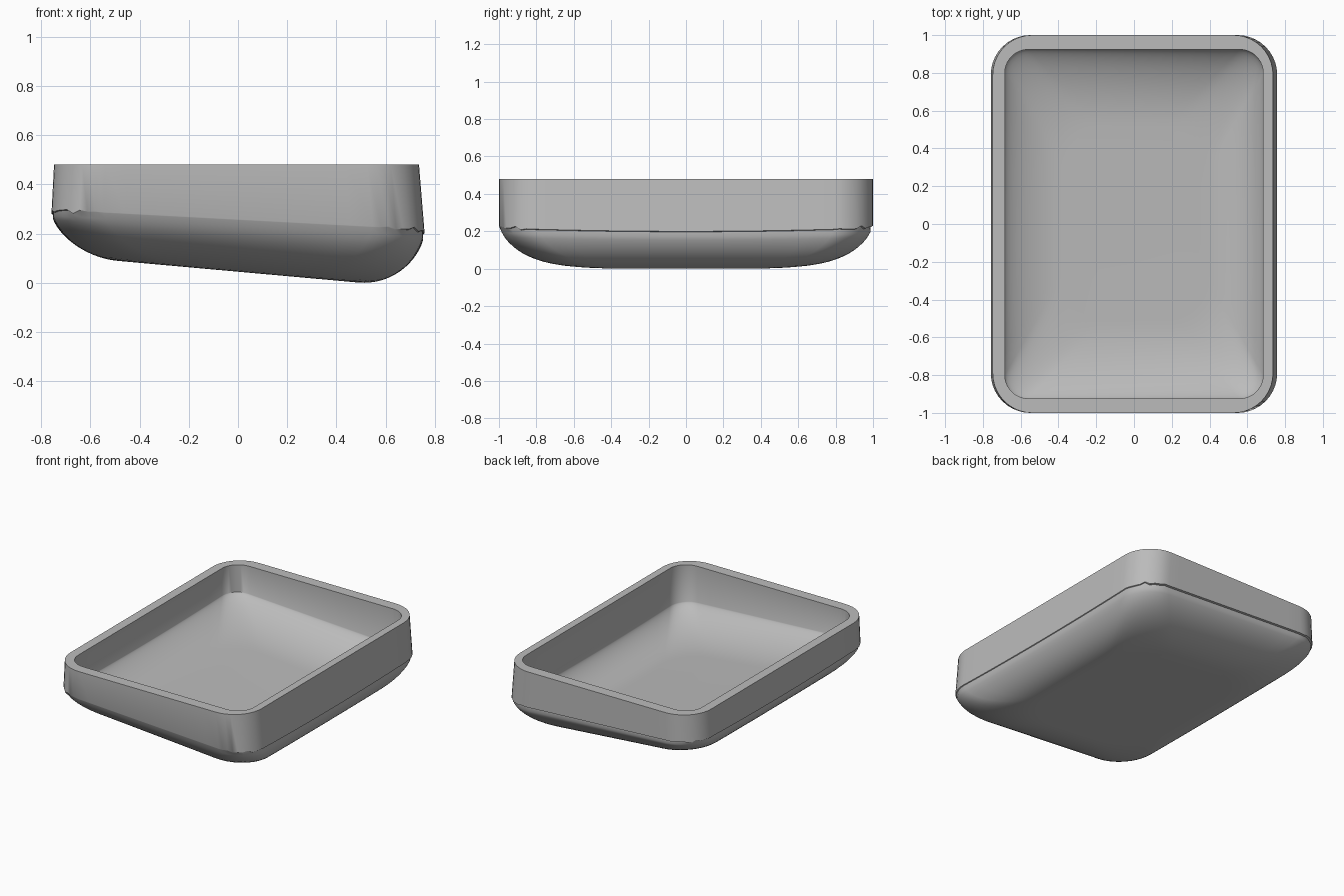
import bpy, bmesh, math

cube = bpy.data.objects.get("Cube")
if cube:
    bpy.data.objects.remove(cube, do_unlink=True)

ARC, EDGE = 10, 12      # segments per corner and per straight side
RIM = 0.48


def seam(x, y):
    """Sloping height where the wall meets the dish."""
    return 0.258 - 0.053 * x - 0.018 * (1 - y * y)


def base(x):
    """Sloping height of the underside."""
    return 0.045 - 0.09 * x


def outline(hx, hy, r, cx=0.0):
    """Rounded rectangle; yields x, y and how deep the point is in a corner."""
    pts = []
    for q, (sx, sy) in enumerate([(1, 1), (-1, 1), (-1, -1), (1, -1)]):
        ox, oy = sx * (hx - r), sy * (hy - r)
        for i in range(ARC + 1):
            a = math.pi / 2 * (q + i / ARC)
            pts.append((cx + ox + r * math.cos(a), oy + r * math.sin(a),
                        math.sin(math.pi * i / ARC)))
        # straight run to the next corner
        x, y, _ = pts[-1]
        nx, ny = [(-hx + r + cx, hy), (-hx + cx, -hy + r),
                  (hx - r + cx, -hy), (hx + cx, hy - r)][q]
        for i in range(1, EDGE):
            f = i / EDGE
            pts.append((x + (nx - x) * f, y + (ny - y) * f, 0))
    return pts


def ragged(i, corner):
    """Small irregular waviness of the seam at the corners."""
    return 0.013 * corner * math.sin(i * 2.3) * math.cos(i * 0.7)


bm = bmesh.new()
rings = []


def add_ring(points):
    rings.append([bm.verts.new(p) for p in points])


def dish(hx, hy, r, ix, iy, floor, power, steps, first):
    """Rings curving from the seam down to a flat sloping floor."""
    out = []
    for k in range(first, steps + 1):
        a = math.pi / 2 * k / steps
        s, t = 1 - math.cos(a), math.sin(a) ** power
        ring = outline(hx - ix * s, hy - iy * s, r + 0.1 * s)
        out.append([(x, y, (seam(x, y) + ragged(i, c) * (k == 0)) * (1 - t)
                     + (base(x) + floor) * t)
                    for i, (x, y, c) in enumerate(ring)])
    return out


# Inner floor, from the middle out to the wall
for ring in reversed(dish(0.684, 0.924, 0.125, 0.3, 0.42, 0.07, 1.5, 14, 1)):
    add_ring(ring)
add_ring([(x, y, seam(x, y)) for x, y, c in outline(0.684, 0.924, 0.125)])

# Inner wall, flat rim and tapered outer wall
add_ring([(x, y, RIM) for x, y, c in outline(0.684, 0.924, 0.125)])
add_ring([(x, y, RIM) for x, y, c in outline(0.742, 1.0, 0.21, -0.006)])
wall_foot = outline(0.758, 1.0, 0.21)
add_ring([(x, y, seam(x, y) + ragged(i, c))
          for i, (x, y, c) in enumerate(wall_foot)])

# Narrow undercut below the wall, fading out at the front
step = []
for i, (x, y, c) in enumerate(wall_foot):
    inset = 0.001 if y < -0.95 else 0.014 if y > 0.95 else 0.007
    step.append((x * (1 - 0.007), y - math.copysign(inset, y) * abs(y) ** 4,
                 seam(x, y) + ragged(i, c) - 0.003))
add_ring(step)

# Rounded underside
for ring in dish(0.757, 0.995, 0.21, 0.27, 0.41, 0.0, 1.25, 16, 2):
    add_ring(ring)

# Skin the rings and close both ends
n = len(rings[0])
for lower, upper in zip(rings, rings[1:]):
    for i in range(n):
        j = (i + 1) % n
        bm.faces.new((lower[i], lower[j], upper[j], upper[i]))
bm.faces.new(rings[0])
bm.faces.new(rings[-1])
bmesh.ops.recalc_face_normals(bm, faces=bm.faces)

mesh = bpy.data.meshes.new("tray_shell")
bm.to_mesh(mesh)
bm.free()
tray = bpy.data.objects.new("tray_shell", mesh)
bpy.context.collection.objects.link(tray)

# Plain grey material
grey = bpy.data.materials.new("plain_grey")
grey.use_nodes = True
colour = (0.5, 0.5, 0.5, 1)
grey.diffuse_color = colour
for node in grey.node_tree.nodes:
    if node.type == "BSDF_PRINCIPLED":
        node.inputs["Base Color"].default_value = colour
mesh.materials.append(grey)

# Smooth curves, crisp rim edges
bpy.ops.object.select_all(action="DESELECT")
tray.select_set(True)
bpy.context.view_layer.objects.active = tray
bpy.ops.object.shade_smooth_by_angle(angle=math.radians(35))
